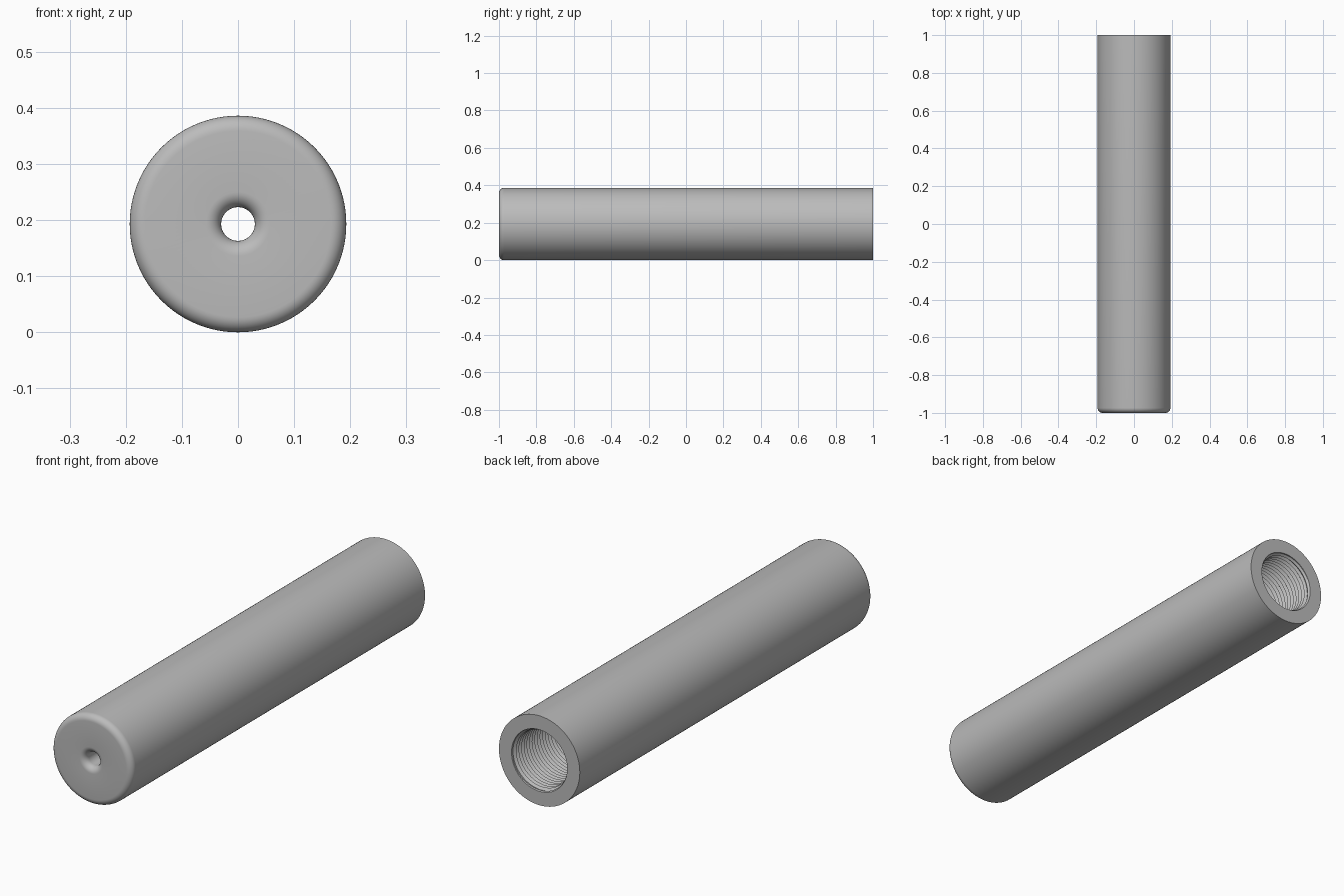
import bpy
import bmesh
from math import sin, cos, pi, radians

cube = bpy.data.objects.get("Cube")
if cube:
    bpy.data.objects.remove(cube, do_unlink=True)

SEGS = 96
OUTER, BORE, THREAD = 0.193, 0.03, 0.133      # radii
ROUND = 0.027                                 # edge rounding
FRONT, BACK, SOCKET = -1.0, 1.0, 0.45         # lengthwise positions
PITCH, DEPTH = 0.018, 0.01

metal = bpy.data.materials.new("satin grey")
metal.use_nodes = True
grey = (0.5, 0.5, 0.5, 1)
metal.diffuse_color = grey
metal.node_tree.nodes["Principled BSDF"].inputs["Base Color"].default_value = grey


def point(bm, radius, y, angle):
    return bm.verts.new((radius * cos(angle), y, OUTER + radius * sin(angle)))


def skin(bm, rows):
    """Join neighbouring rows of points with quads."""
    for low, high in zip(rows, rows[1:]):
        for i in range(SEGS):
            bm.faces.new((low[i], low[i + 1], high[i + 1], high[i]))


def arc(radius, y, start, end, steps=8):
    """Rounded corner of the profile, as (radius, y) pairs."""
    turns = [radians(start + (end - start) * i / steps) for i in range(steps + 1)]
    return [(radius + ROUND * cos(t), y + ROUND * sin(t)) for t in turns]


bm = bmesh.new()
angles = [2 * pi * i / SEGS for i in range(SEGS + 1)]

# Tube: rear rim, outer wall, rounded front, central bore, socket floor
profile = [(THREAD, BACK), (OUTER, BACK)]
profile += arc(OUTER - ROUND, FRONT + ROUND, 0, -90)
profile += arc(BORE + ROUND, FRONT + ROUND, -90, -180)
profile += [(BORE, SOCKET), (THREAD, SOCKET)]
skin(bm, [[point(bm, r, y, a) for a in angles] for r, y in profile])

# Helical thread lining the socket, fading out at both ends
rows = []
for k in range(-2, int(2 * (BACK - SOCKET) / PITCH) + 3):
    row = []
    for a in angles:
        y = SOCKET + PITCH * (k / 2 + a / (2 * pi))
        y = max(SOCKET, min(BACK, y))
        fade = min(1, (y - SOCKET) / PITCH, (BACK - y) / PITCH)
        row.append(point(bm, THREAD - DEPTH * (k % 2) * fade, y, a))
    rows.append(row)
skin(bm, rows)

bmesh.ops.remove_doubles(bm, verts=bm.verts, dist=0.00005)
bmesh.ops.recalc_face_normals(bm, faces=bm.faces)
mesh = bpy.data.meshes.new("threaded_tube")
bm.to_mesh(mesh)
bm.free()
mesh.materials.append(metal)
tube = bpy.data.objects.new("threaded_tube", mesh)
bpy.context.collection.objects.link(tube)
bpy.context.view_layer.objects.active = tube
tube.select_set(True)
bpy.ops.object.shade_smooth_by_angle(angle=radians(30))
